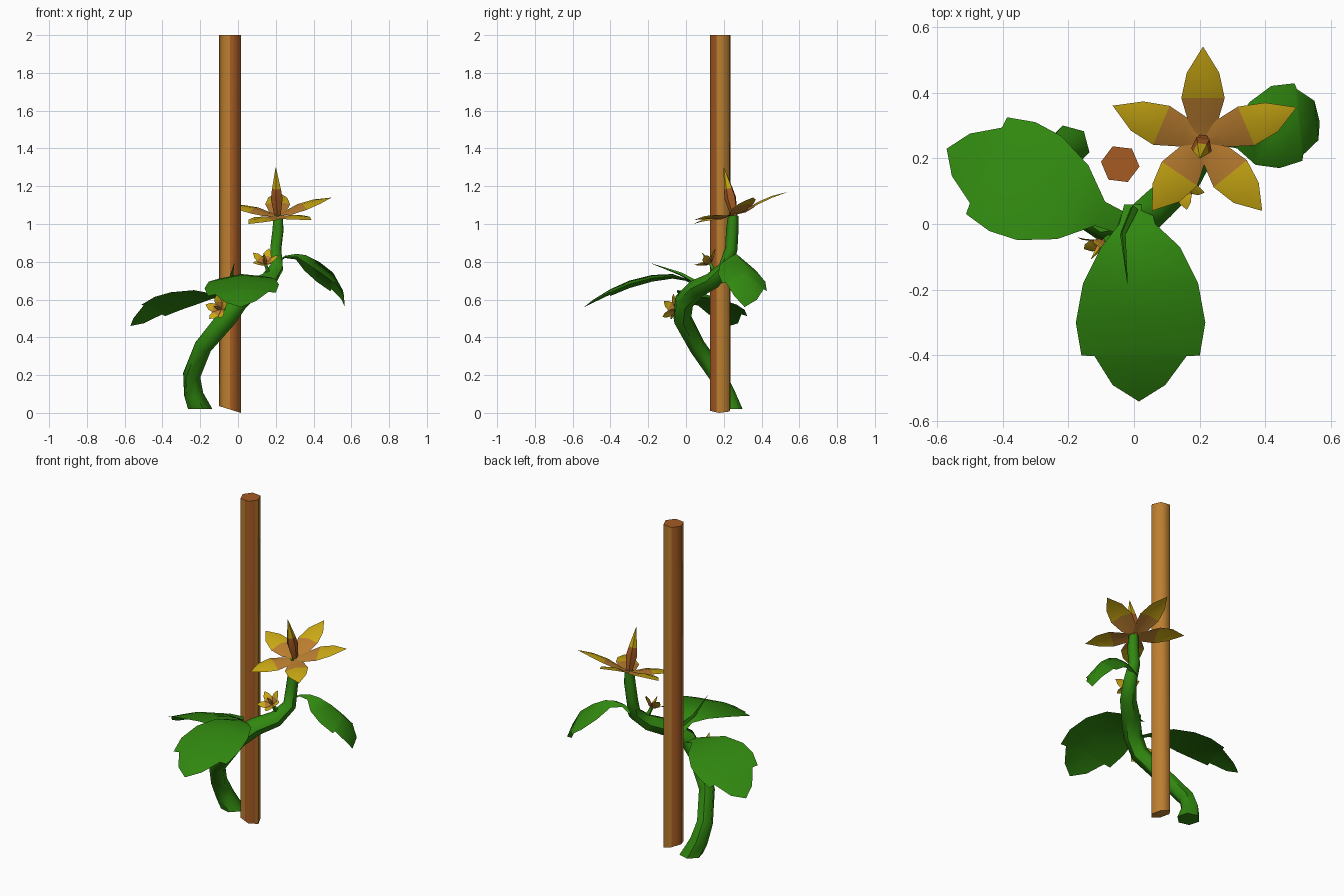
import bpy, bmesh, math
from mathutils import Vector as V, Matrix

if "Cube" in bpy.data.objects:
    bpy.data.objects.remove(bpy.data.objects["Cube"])


def mat(name, col):
    m = bpy.data.materials.new(name)
    m.diffuse_color = (*col, 1)
    m.use_nodes = True
    m.node_tree.nodes["Principled BSDF"].inputs["Base Color"].default_value = m.diffuse_color
    return m


GREEN = mat("leaf green", (0.03, 0.245, 0.005))
TAN = mat("tan", (0.5, 0.21, 0.03))
BROWN = mat("brown", (0.38, 0.105, 0.017))
YELLOW = mat("yellow", (0.6, 0.4, 0.007))


def finish(bm, name, mats, angle=60):
    bmesh.ops.recalc_face_normals(bm, faces=bm.faces)
    me = bpy.data.meshes.new(name)
    bm.to_mesh(me)
    bm.free()
    for m in mats:
        me.materials.append(m)
    ob = bpy.data.objects.new(name, me)
    bpy.context.collection.objects.link(ob)
    bpy.ops.object.select_all(action='DESELECT')
    ob.select_set(True)
    bpy.context.view_layer.objects.active = ob
    bpy.ops.object.shade_smooth_by_angle(angle=math.radians(angle))
    return ob


def tube(bm, pts, radii, n=6, rule=None, up=None):
    """Sweep an n-gon along pts; rule(segment) gives the material index."""
    pts = [V(p) for p in pts]
    rings, prev, side = [], None, None
    for i, p in enumerate(pts):
        t = (pts[min(i + 1, len(pts) - 1)] - pts[max(i - 1, 0)]).normalized()
        if i == 0 and up:
            t = V(up)
        if side is None:
            side = t.orthogonal().normalized()
        else:
            side = prev.rotation_difference(t) @ side
        prev = t
        rings.append([bm.verts.new(p + Matrix.Rotation(math.tau * k / n, 3, t) @ side * radii[i])
                      for k in range(n)])
    for i in range(len(rings) - 1):
        for k in range(n):
            f = bm.faces.new((rings[i][k], rings[i][(k + 1) % n],
                              rings[i + 1][(k + 1) % n], rings[i + 1][k]))
            f.material_index = rule(i) if rule else 0
    bm.faces.new(rings[0][::-1])
    f = bm.faces.new(rings[-1])
    f.material_index = rule(len(rings) - 2) if rule else 0


def blade(bm, mids, widths, side, drops, split=None):
    """Leaf or petal sheet: midrib points, half widths, edge drop slopes."""
    side = V(side)
    rows = []
    for m, w in zip(mids, widths):
        m = V(m)
        c = bm.verts.new(m)
        if w == 0:
            rows.append((c, c, c))
            continue
        rows.append((bm.verts.new(m - side * w - V((0, 0, drops[0] * w))), c,
                     bm.verts.new(m + side * w - V((0, 0, drops[1] * w)))))
    for i, (a, b) in enumerate(zip(rows, rows[1:])):
        for j in (0, 1):
            vs = list(dict.fromkeys((a[j], a[j + 1], b[j + 1], b[j])))
            f = bm.faces.new(vs)
            f.material_index = 1 if split is not None and i >= split else 0


# Support pole: hexagon with two sides split by colour, slanted foot
bm = bmesh.new()
ring = [V((0.059 * math.cos(math.radians(a)), 0.059 * math.sin(math.radians(a))))
        for a in (-7, 53, 113, 173, 233, 293)]
ring.append(ring[5].lerp(ring[0], 0.72))
ring.insert(5, ring[4].lerp(ring[5], 0.6))
low = [bm.verts.new((p.x - 0.042, p.y + 0.182, 0.018 - p.x * 0.31)) for p in ring]
top = [bm.verts.new((p.x - 0.042, p.y + 0.182, 2)) for p in ring]
for k, c in enumerate((0, 0, 1, 0, 0, 1, 1, 0)):
    j = (k + 1) % 8
    bm.faces.new((low[k], low[j], top[j], top[k])).material_index = c
bm.faces.new(low[::-1])
bm.faces.new(top).material_index = 1
finish(bm, "support_pole", [TAN, BROWN], 65)

# Winding stem
bm = bmesh.new()
tube(bm, [(-0.2, 0.235, 0.02), (-0.235, 0.21, 0.1), (-0.245, 0.165, 0.2),
          (-0.185, 0.06, 0.35), (-0.06, -0.02, 0.5), (0.0, -0.01, 0.59),
          (0.075, 0.06, 0.66), (0.16, 0.14, 0.7), (0.205, 0.21, 0.77),
          (0.2, 0.24, 0.87), (0.212, 0.245, 0.97), (0.212, 0.25, 1.045)],
     [0.067, 0.053, 0.047, 0.047, 0.052, 0.054, 0.052, 0.046, 0.038, 0.033, 0.033, 0.027],
     up=(0, 0, 1))
finish(bm, "stem", [GREEN])

# Front leaf with its thin spike
bm = bmesh.new()
blade(bm, [(0.01, 0.06, 0.67), (0.01, 0, 0.71), (0.02, -0.07, 0.735), (0.02, -0.18, 0.73),
           (0.02, -0.3, 0.70), (0.02, -0.4, 0.655), (0.02, -0.402, 0.654),
           (0.015, -0.49, 0.60), (0.015, -0.54, 0.56)],
      [0.04, 0.055, 0.12, 0.175, 0.197, 0.18, 0.14, 0.08, 0], (1, 0, 0), (0.2, 0.1))
finish(bm, "front_leaf", [GREEN])
bm = bmesh.new()
tube(bm, [(0.0, 0.05, 0.69), (-0.035, -0.03, 0.735), (-0.02, -0.18, 0.79)],
     [0.014, 0.01, 0.001], 3)
finish(bm, "leaf_spike", [GREEN])

# Left leaf: midrib given as (distance, height) along a slanted line
bm = bmesh.new()
prof = [(-0.03, 0.58), (0.08, 0.625), (0.17, 0.64), (0.28, 0.625), (0.37, 0.6),
        (0.455, 0.56), (0.457, 0.559), (0.54, 0.495), (0.587, 0.46)]
blade(bm, [(-0.03 - 0.92 * d, 0.39 * d, z) for d, z in prof],
      [0.03, 0.04, 0.122, 0.172, 0.18, 0.16, 0.125, 0.07, 0], (0.39, 0.92, 0), (-0.08, 0.3))
finish(bm, "left_leaf", [GREEN])

# Right leaf, drooping on both sides
bm = bmesh.new()
blade(bm, [(0.2, 0.25, 0.8), (0.25, 0.255, 0.832), (0.31, 0.265, 0.842), (0.36, 0.275, 0.835),
           (0.43, 0.295, 0.80), (0.5, 0.31, 0.745), (0.505, 0.311, 0.74),
           (0.555, 0.315, 0.65), (0.565, 0.31, 0.56)],
      [0.016, 0.014, 0.035, 0.095, 0.125, 0.118, 0.1, 0.06, 0], (-0.1, 1, 0), (0.5, 0.85))
finish(bm, "right_leaf", [GREEN])


def flower(name, centre, axis, tips, width, core, core_r):
    """Two-tone petals towards each tip around a pointed core."""
    centre, axis = V(centre), V(axis).normalized()
    bm = bmesh.new()
    for t in tips:
        d = V(t) - centre
        side = axis.cross(d).normalized()
        mids = [centre + d * f for f in (0, 0.2, 0.46, 0.73, 1)]
        mids[2] += axis * width * 0.2
        mids[3] += axis * width * 0.2
        blade(bm, mids, [width * 0.15, width * 0.68, width, width * 0.75, 0],
              side, (0.2, 0.2), split=2)
    c = V(core) - centre
    tube(bm, [centre - axis * core_r * 0.4, centre + c * 0.35, centre + c * 0.55, centre + c],
         [core_r * 0.5, core_r, core_r * 0.75, 0.001], 5, rule=lambda i: int(i > 1))
    return finish(bm, name, [TAN, YELLOW])


# Large flower on top of the stem
big = flower("large_flower", (0.21, 0.255, 1.05), (0, -0.25, 1),
             [(0.21, 0.54, 1.17), (0.495, 0.355, 1.14), (0.39, 0.04, 1.02),
              (0.055, 0.04, 1.0), (-0.065, 0.36, 1.1)],
             0.066, (0.2, 0.2, 1.3), 0.033).data
big.materials.append(BROWN)
for p in big.polygons:      # darker lower core
    if p.material_index == 0 and p.center.z > 1.075 \
            and (p.center.xy - V((0.21, 0.245))).length < 0.045:
        p.material_index = 2


def bud(name, centre, axis, size, root):
    """Small cupped flower with five petals and a stalk."""
    centre, axis = V(centre), V(axis).normalized()
    u = axis.orthogonal().normalized()
    tips = [centre + axis * size * 0.6
            + Matrix.Rotation(math.tau * k / 5 + 0.3, 3, axis) @ u * size for k in range(5)]
    flower(name, centre, axis, tips, size * 0.32, centre + axis * size * 0.95, size * 0.15)
    bm = bmesh.new()
    tube(bm, [root, centre], [0.014, 0.011], 4)
    finish(bm, name + "_stalk", [GREEN])


# Two small flowers beside the stem
bud("lower_small_flower", (-0.09, -0.05, 0.55), (-0.5, -0.7, 0.2), 0.074, (-0.03, -0.01, 0.54))
bud("upper_small_flower", (0.145, 0.13, 0.79), (-0.1, -0.5, 0.65), 0.076, (0.17, 0.16, 0.71))
